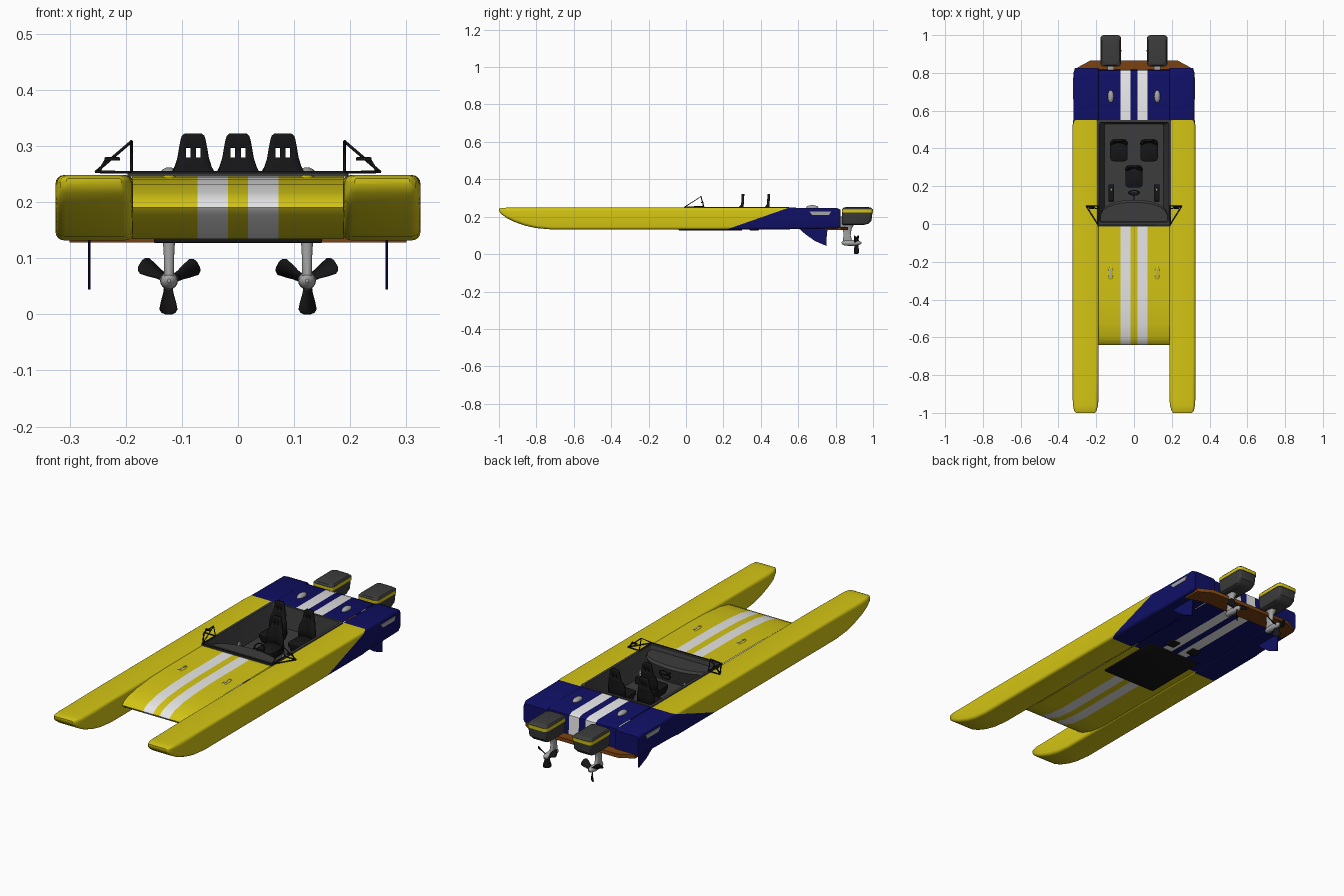
import bpy, bmesh, math
from mathutils import Vector, Matrix

if "Cube" in bpy.data.objects:
    bpy.data.objects.remove(bpy.data.objects["Cube"])


def mat(name, r, g, b):
    m = bpy.data.materials.new(name)
    m.diffuse_color = (r, g, b, 1)
    m.use_nodes = True
    m.node_tree.nodes["Principled BSDF"].inputs["Base Color"].default_value = m.diffuse_color
    return m


YELLOW = mat("yellow_paint", 0.66, 0.56, 0.007)
BLUE = mat("navy_paint", 0.005, 0.005, 0.13)
WHITE = mat("white_stripe", 0.8, 0.8, 0.8)
DARK = mat("dark_grey", 0.045, 0.045, 0.045)
BLACK = mat("black", 0.008, 0.008, 0.009)
METAL = mat("grey_metal", 0.38, 0.38, 0.38)
BROWN = mat("brown_tray", 0.2, 0.055, 0.005)


def finish(name, bm, mats, rule=None, mirror=False, angle=35):
    bmesh.ops.recalc_face_normals(bm, faces=bm.faces[:])
    if rule:
        for f in bm.faces:
            f.material_index = rule(f.calc_center_median())
    me = bpy.data.meshes.new(name)
    bm.to_mesh(me)
    bm.free()
    for m in mats:
        me.materials.append(m)
    ob = bpy.data.objects.new(name, me)
    bpy.context.collection.objects.link(ob)
    bpy.ops.object.select_all(action='DESELECT')
    ob.select_set(True)
    bpy.context.view_layer.objects.active = ob
    bpy.ops.object.shade_smooth_by_angle(angle=math.radians(angle))
    if mirror:
        ob.modifiers.new("mirror", 'MIRROR').use_mirror_merge = False
    return ob


def rrect(a0, a1, b0, b1, r, n=4):
    """Rounded rectangle as 2D points."""
    pts = []
    for k, (a, b) in enumerate([(a1 - r, b1 - r), (a0 + r, b1 - r), (a0 + r, b0 + r), (a1 - r, b0 + r)]):
        for i in range(n + 1):
            t = math.pi / 2 * (k + i / n)
            pts.append((a + r * math.cos(t), b + r * math.sin(t)))
    return pts


def loft(rings, cap0=True, cap1=True):
    bm = bmesh.new()
    vs = [[bm.verts.new(p) for p in ring] for ring in rings]
    n = len(vs[0])
    for a, b in zip(vs, vs[1:]):
        for i in range(n):
            bm.faces.new((a[i], a[(i + 1) % n], b[(i + 1) % n], b[i]))
    if cap0:
        bm.faces.new(vs[0])
    if cap1:
        bm.faces.new(vs[-1])
    return bm


def ring_z(x0, x1, y0, y1, z, r):
    return [(a, b, z) for a, b in rrect(x0, x1, y0, y1, r)]


def box(name, x, y, z, m, mirror=False, bevel=0.0, rot=None):
    bm = bmesh.new()
    c = Vector(((x[0] + x[1]) / 2, (y[0] + y[1]) / 2, (z[0] + z[1]) / 2))
    size = (x[1] - x[0], y[1] - y[0], z[1] - z[0], 1)
    mx = Matrix.Translation(c) @ (rot or Matrix()) @ Matrix.Diagonal(size)
    bmesh.ops.create_cube(bm, size=1, matrix=mx)
    if bevel:
        bmesh.ops.bevel(bm, geom=bm.edges[:], offset=bevel, segments=2, affect='EDGES', profile=0.5)
    return finish(name, bm, [m], mirror=mirror)


def ball(name, c, r, m):
    bm = bmesh.new()
    bmesh.ops.create_uvsphere(bm, u_segments=20, v_segments=10, radius=1,
                              matrix=Matrix.Translation(c) @ Matrix.Diagonal((*r, 1)))
    return finish(name, bm, [m], mirror=True, angle=60)


def rods(name, lines, r, m, mirror=False, cyclic=False):
    cu = bpy.data.curves.new(name, 'CURVE')
    cu.dimensions = '3D'
    cu.bevel_depth, cu.bevel_resolution, cu.use_fill_caps = r, 1, True
    for line in lines:
        sp = cu.splines.new('POLY')
        sp.points.add(len(line) - 1)
        sp.use_cyclic_u = cyclic
        for p, co in zip(sp.points, line):
            p.co = (*co, 1)
    cu.materials.append(m)
    ob = bpy.data.objects.new(name, cu)
    bpy.context.collection.objects.link(ob)
    if mirror:
        ob.modifiers.new("mirror", 'MIRROR').use_mirror_merge = False
    return ob


# Sloping colour boundary between yellow bow and navy stern
CO, NO = Vector((0, 0.22, 0.133)), Vector((0, 0.115, -0.33)).normalized()


def split(bm):
    bmesh.ops.bisect_plane(bm, geom=bm.verts[:] + bm.edges[:] + bm.faces[:], plane_co=CO, plane_no=NO)


def stern(c):
    return 1 if (c - CO).dot(NO) > 0 else 0


# Side pontoons: y, inner x, outer x, bottom, top, corner radius
stations = [(-1.0, .208, .306, .232, .242, .004), (-.99, .199, .317, .216, .246, .01),
            (-.96, .19, .323, .194, .248, .015), (-.92, .188, .325, .173, .248, .018),
            (-.86, .187, .325, .152, .248, .018), (-.8, .187, .325, .139, .248, .016),
            (-.72, .187, .325, .132, .248, .014), (.52, .187, .325, .132, .248, .014),
            (.56, .187, .32, .133, .248, .012), (.805, .187, .319, .137, .247, .012),
            (.825, .187, .313, .143, .238, .012)]
bm = loft([[(a, y, b) for a, b in rrect(x0, x1, z0, z1, r)] for y, x0, x1, z0, z1, r in stations])
split(bm)
finish("pontoons", bm, [YELLOW, BLUE], stern, mirror=True)

# Central hull with cockpit well and painted stripes
prof = [(-.64, .19), (-.63, .203), (-.6, .217), (-.53, .232), (-.42, .241), (-.3, .245), (0, .246),
        (0.005, .142), (.542, .142), (.542, .247), (.79, .247), (.812, .238), (.818, .14), (.8, .135),
        (-.45, .134), (-.54, .143), (-.6, .162), (-.63, .178)]
bm = loft([[(x, y, z) for y, z in prof] for x in (-.189, -.072, -.018, .018, .072, .189)], False, False)
split(bm)
finish("central_hull", bm, [YELLOW, BLUE, WHITE], lambda c: 2 if .018 < abs(c.x) < .072 else stern(c))

# Cockpit liner with raised rim
finish("cockpit_liner", loft([ring_z(-.197, .197, -.012, .55, .246, .01), ring_z(-.197, .197, -.012, .55, .252, .01),
                              ring_z(-.184, .184, .01, .538, .252, .01),
                              ring_z(-.155, .155, .03, .53, .146, .01)], False, True), [DARK])

# Dashboard with a rounded rear edge
arc = [(-.18 * math.cos(math.pi * i / 16), .008 + .12 * math.sin(math.pi * i / 16) ** .6) for i in range(17)]
finish("dashboard", loft([[(x * .85, y * .75 + .01, .147) for x, y in arc], [(x, y, .222) for x, y in arc],
                          [(x, y * .9, .232) for x, y in arc]]), [DARK])
wheel = [(.028 * math.cos(t), .165 + .012 * math.sin(t), .21 + .025 * math.sin(t))
         for t in [math.tau * i / 20 for i in range(20)]]
rods("steering_wheel", [wheel], .003, BLACK, cyclic=True)
rods("steering_column", [[(0, .165, .21), (0, .11, .2)], [wheel[0], wheel[10]]], .003, BLACK)
box("side_console", (.105, .135), (.12, .21), (.147, .18), BLACK, True, .004)
box("throttle_lever", (.114, .126), (.175, .19), (.18, .205), METAL, True, .003)

# Three seats: cushion, base and slotted back
for label, sx, sy in (("left", -.08, .44), ("right", .08, .44), ("middle", 0, .302)):
    finish("seat_cushion_" + label, loft([ring_z(sx - .036, sx + .036, sy - .095, sy, .147, .01),
                                          ring_z(sx - .046, sx + .046, sy - .108, sy + .008, .172, .018),
                                          ring_z(sx - .046, sx + .046, sy - .108, sy + .008, .186, .018),
                                          ring_z(sx - .036, sx + .036, sy - .098, sy, .192, .015)]), [BLACK])
    bm = bmesh.new()
    rows = []
    for z, w in ((.17, .046), (.225, .044), (.25, .038), (.265, .032), (.279, .028), (.297, .025), (.312, .022),
                 (.318, .02), (.322, .015)):
        xs = (-w, -.013, -.005, .005, .013, w)
        rows.append([bm.verts.new((sx + x, sy - .006 + (z - .17) * .06 - (.012 if abs(x) > .03 and z < .26 else 0), z))
                     for x in xs])
    for j, (a, b) in enumerate(zip(rows, rows[1:])):
        for i in range(5):
            if not (j == 4 and i in (1, 3)):
                bm.faces.new((a[i], a[i + 1], b[i + 1], b[i]))
    ob = finish("seat_back_" + label, bm, [BLACK])
    so = ob.modifiers.new("thickness", 'SOLIDIFY')
    so.thickness, so.offset = .014, 0

# Side wind frames and mirrors
A, B, C, D = (.19, -.005, .253), (.19, .08, .308), (.19, .095, .253), (.253, .095, .254)
rods("wind_frame", [[A, B, C, A], [B, D], [C, D], [A, D], [(.235, .09, .276), (.247, .09, .256)]], .0028, BLACK, True)
rods("frame_cross_bar", [[(-.19, -.005, .252), (.19, -.005, .252)]], .0035, BLACK)
box("mirror", (.21, .238), (.08, .094), (.274, .28), BLACK, True, .002)

# Deck vents, stern fittings and side plates
ball("deck_vent", (.123, -.26, .243), (.014, .038, .006), YELLOW)
box("vent_slot", (.119, .127), (-.285, -.235), (.246, .2495), METAL, True)
ball("stern_fitting", (.123, .675, .248), (.016, .033, .014), METAL)
corners = ((.66, .228), (.775, .228), (.765, .209), (.675, .209))
finish("side_plate", loft([[(x, y, z) for y, z in corners] for x in (.315, .3225)]), [METAL], mirror=True)

# Keel fins
fin = [(.6, .14), (.64, .105), (.69, .07), (.75, .044), (.752, .09), (.757, .14)]
finish("keel_fin", loft([[(x, y, z) for y, z in fin] for x in (.2625, .2675)]), [BLUE], mirror=True)

# Underside footwell and pads
box("footwell_base", (-.15, .15), (-.04, .3), (.127, .14), BLACK, bevel=.003)
box("underside_pad", (.04, .09), (.34, .39), (.127, .14), BLACK, True, .003)

# Brown engine tray
tray = [(-.3, .74), (-.3, .828), (-.23, .866), (.23, .866), (.3, .828), (.3, .74), (.2, .77), (-.2, .77)]
finish("engine_tray", loft([[(x, y, z) for x, y in tray] for z in (.128, .146)]), [BROWN])

# Twin outboard motors
X = .123
cowl = [(.156, .838, .95, .036), (.162, .834, .975, .046), (.18, .833, .992, .051), (.222, .833, .997, .053),
        (.2225, .833, .999, .0545), (.24, .834, 1.0, .0545), (.2405, .836, .997, .052), (.248, .842, .99, .047),
        (.251, .855, .975, .036)]
finish("motor_cowling", loft([ring_z(X - w, X + w, y0, y1, z, .018) for z, y0, y1, w in cowl]), [DARK, YELLOW],
       lambda c: 1 if .2224 < c.z < .2402 and (abs(c.x - X) > .04 or abs(c.y - .917) > .06) else 0, mirror=True)
finish("motor_leg", loft([ring_z(X - w, X + w, y0, y1, z, w * .9) for z, y0, y1, w in
                          ((.045, .85, .872, .005), (.065, .838, .89, .009), (.1, .842, .88, .009),
                           (.135, .84, .885, .011), (.16, .838, .9, .02))]), [METAL], mirror=True)
finish("gear_housing", loft([[(X + r * math.cos(math.tau * i / 16), y, .06 + r * math.sin(math.tau * i / 16))
                              for i in range(16)]
                             for y, r in ((.832, .003), (.838, .01), (.85, .015), (.9, .016), (.925, .012),
                                          (.937, .004))]), [METAL], mirror=True)
box("motor_bracket", (.105, .141), (.81, .85), (.145, .2), METAL, True, .004)

# Three-bladed propellers
bm = bmesh.new()
for k in range(3):
    turn = Matrix.Rotation(math.tau * k / 3, 3, 'Y')
    rows = []
    for r, c, tw in ((.008, .012, 60), (.022, .013, 52), (.038, .018, 46), (.051, .02, 40), (.057, .015, 38),
                     (.06, .007, 36)):
        t = math.radians(tw)
        rows.append([bm.verts.new(Vector((X, .912, .06)) + turn @ Vector((s * c * math.cos(t), s * c * math.sin(t), -r)))
                     for s in (-1, 0, 1)])
    for a, b in zip(rows, rows[1:]):
        for i in range(2):
            bm.faces.new((a[i], a[i + 1], b[i + 1], b[i]))
ob = finish("propeller", bm, [BLACK], mirror=True)
ob.modifiers.new("thickness", 'SOLIDIFY').thickness = .003
